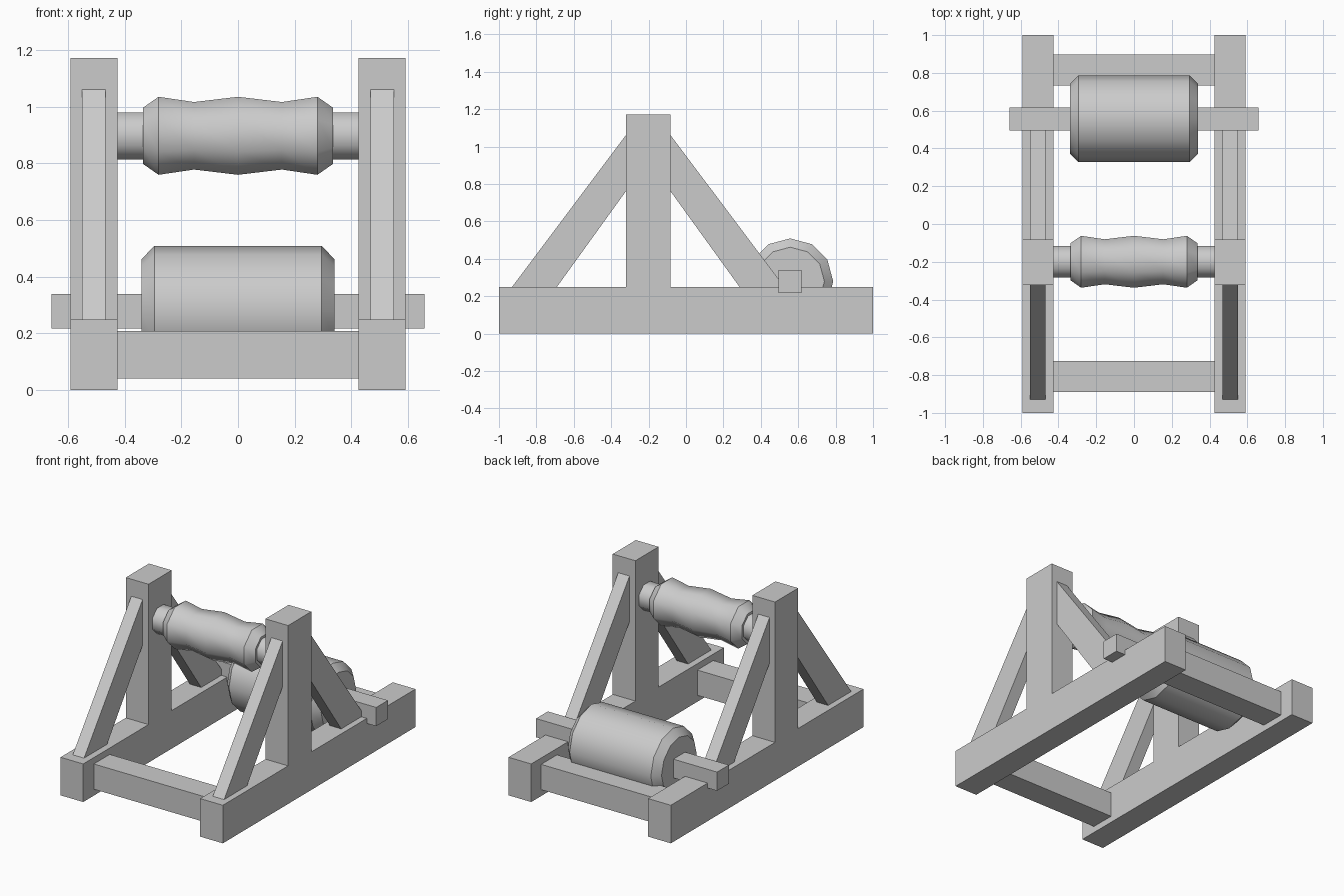
import bpy, bmesh, math

if "Cube" in bpy.data.objects:
    bpy.data.objects.remove(bpy.data.objects["Cube"])


def finish(name, bm):
    bmesh.ops.recalc_face_normals(bm, faces=bm.faces)
    me = bpy.data.meshes.new(name)
    bm.to_mesh(me)
    bm.free()
    ob = bpy.data.objects.new(name, me)
    bpy.context.collection.objects.link(ob)
    return ob


def prism(name, outline, x0, x1):
    """Extrude a (y, z) outline from x0 to x1."""
    bm = bmesh.new()
    face = bm.faces.new([bm.verts.new((x0, y, z)) for y, z in outline])
    ext = bmesh.ops.extrude_face_region(bm, geom=[face])["geom"]
    verts = [v for v in ext if isinstance(v, bmesh.types.BMVert)]
    bmesh.ops.translate(bm, verts=verts, vec=(x1 - x0, 0, 0))
    return finish(name, bm)


def beam(name, x, y0, y1, z0, z1):
    return prism(name, [(y0, z0), (y1, z0), (y1, z1), (y0, z1)], -x, x)


def roller(name, profile, sides, y, z, phase):
    """Lathe (x, radius) points, mirrored in x, around an axis along x."""
    full = [(-x, r) for x, r in reversed(profile) if x > 0] + profile
    bm = bmesh.new()
    rings = []
    for x, r in full:
        angles = [phase + math.tau * i / sides for i in range(sides)]
        rings.append([bm.verts.new((x, y + r * math.cos(a), z + r * math.sin(a)))
                      for a in angles])
    for a, b in zip(rings, rings[1:]):
        for i in range(sides):
            j = (i + 1) % sides
            bm.faces.new((a[i], a[j], b[j], b[i]))
    bm.faces.new(rings[0])
    bm.faces.new(rings[-1])
    bmesh.ops.recalc_face_normals(bm, faces=bm.faces)
    # Smooth around the axis, sharp where the profile turns hard
    for f in bm.faces:
        f.smooth = True
    for e in bm.edges:
        same_ring = abs(e.verts[0].co.x - e.verts[1].co.x) < 1e-5
        e.smooth = not (same_ring and e.calc_face_angle() > 0.5)
    return finish(name, bm)


# Side frames: base rail with upright post, plus two slanted braces each
frame = [(-1, 0), (1, 0), (1, 0.25), (-0.082, 0.25), (-0.082, 1.172),
         (-0.322, 1.172), (-0.322, 0.25), (-1, 0.25)]
front_brace = [(-0.93, 0.25), (-0.69, 0.25), (-0.322, 0.76), (-0.322, 1.06)]
back_brace = [(-0.404 - y, z) for y, z in front_brace]
for side, s in (("left", -1), ("right", 1)):
    prism(side + "_frame", frame, s * 0.425, s * 0.59)
    prism(side + "_front_brace", front_brace, s * 0.468, s * 0.55)
    prism(side + "_back_brace", back_brace, s * 0.468, s * 0.55)

# Cross beams between the rails
beam("front_cross_beam", 0.425, -0.89, -0.725, 0.042, 0.208)
beam("back_cross_beam", 0.425, 0.733, 0.897, 0.042, 0.208)

# Lower drum on its square axle
beam("drum_axle", 0.658, 0.495, 0.617, 0.217, 0.34)
roller("drum", [(0.295, 0.23), (0.34, 0.183)], 12, 0.557, 0.279, 0)

# Upper wavy roller with octagonal stub axles
k = 1 / math.cos(math.pi / 8)
wave = [(0, 0.1375), (0.155, 0.119), (0.28, 0.1375), (0.335, 0.099),
        (0.335, 0.083), (0.425, 0.083)]
roller("upper_roller", [(x, r * k) for x, r in wave], 8, -0.2, 0.897, math.pi / 8)
